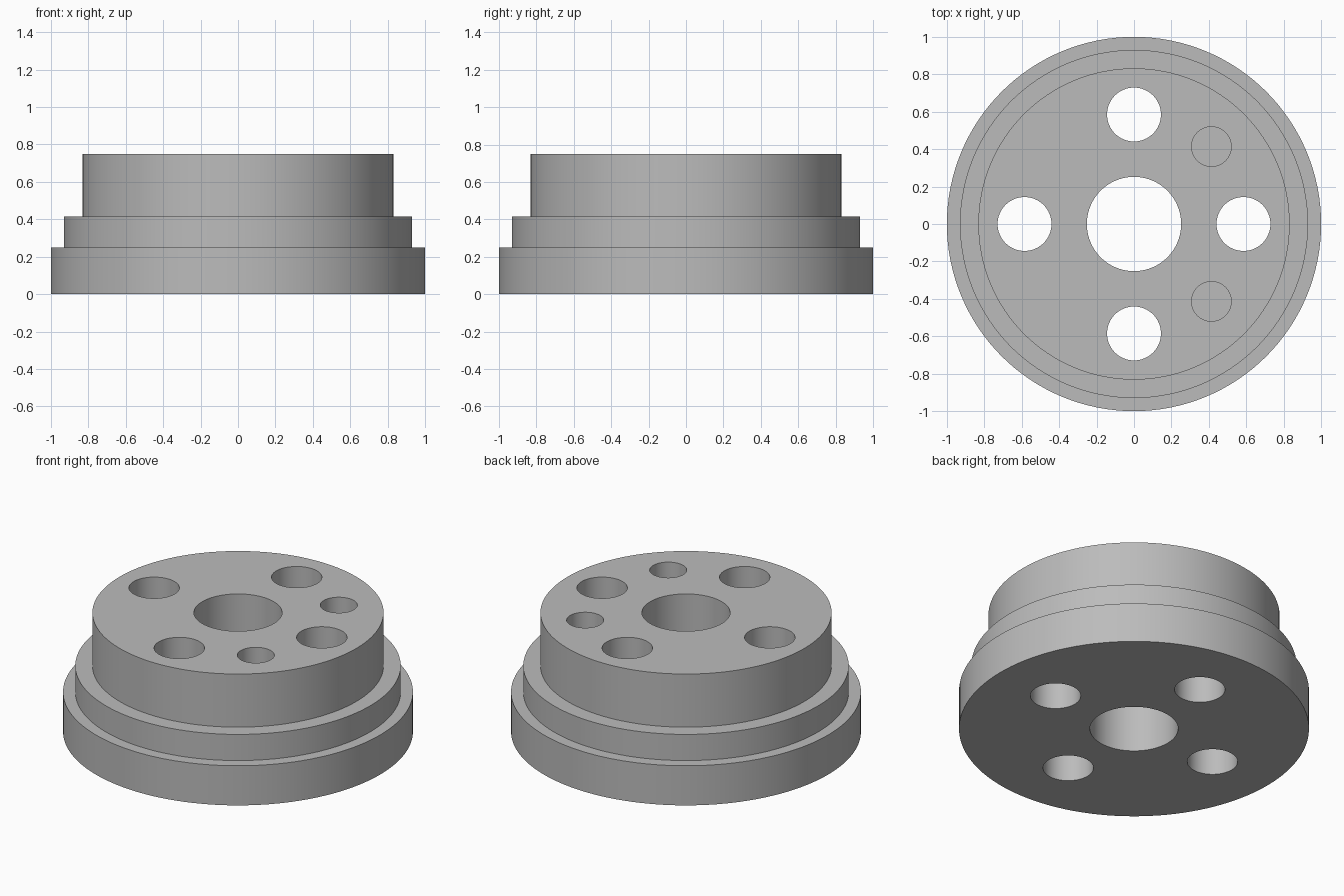
import bpy
import bmesh
from math import cos, sin, pi, radians
from mathutils import Matrix, Vector

cube = bpy.data.objects.get("Cube")
if cube:
    bpy.data.objects.remove(cube)

HEIGHT = 0.75
PITCH = 0.585

# Single plain metal colour
metal = bpy.data.materials.new("grey_metal")
metal.use_nodes = True
grey = (0.5, 0.5, 0.5, 1)
metal.diffuse_color = grey
metal.node_tree.nodes["Principled BSDF"].inputs["Base Color"].default_value = grey


def link_mesh(name, bm):
    bmesh.ops.recalc_face_normals(bm, faces=bm.faces)
    mesh = bpy.data.meshes.new(name)
    bm.to_mesh(mesh)
    bm.free()
    mesh.materials.append(metal)
    obj = bpy.data.objects.new(name, mesh)
    bpy.context.collection.objects.link(obj)
    return obj


def lathe(name, profile, segments=128):
    """Revolve a (radius, z) profile into a capped solid."""
    bm = bmesh.new()
    rings = []
    for r, z in profile:
        angles = [2 * pi * i / segments for i in range(segments)]
        rings.append([bm.verts.new((r * cos(a), r * sin(a), z)) for a in angles])
    for low, high in zip(rings, rings[1:]):
        for i in range(segments):
            j = (i + 1) % segments
            bm.faces.new((low[i], low[j], high[j], high[i]))
    bm.faces.new(rings[0][::-1])
    bm.faces.new(rings[-1])
    return link_mesh(name, bm)


def add_drill(bm, radius, centre, bottom, segments=64):
    top = HEIGHT + 0.1
    place = Matrix.Translation((centre.x, centre.y, (top + bottom) / 2))
    bmesh.ops.create_cone(bm, cap_ends=True, segments=segments, radius1=radius,
                          radius2=radius, depth=top - bottom, matrix=place)


def around(degrees):
    a = radians(degrees)
    return Vector((PITCH * cos(a), PITCH * sin(a)))


# Stepped hub body
hub = lathe("stepped_hub", [(1, 0), (1, 0.25), (0.93, 0.25), (0.93, 0.415),
                            (0.832, 0.415), (0.832, HEIGHT)])

# Centre bore, four through holes and two blind dowel holes
bm = bmesh.new()
add_drill(bm, 0.252, Vector((0, 0)), -0.1, 96)
for angle in range(0, 360, 90):
    add_drill(bm, 0.144, around(angle), -0.1)
for angle in (-45, 45):
    add_drill(bm, 0.106, around(angle), 0.33)
drills = link_mesh("hole_cutters", bm)
drills.hide_render = True

cut = hub.modifiers.new("holes", "BOOLEAN")
cut.operation = "DIFFERENCE"
cut.solver = "EXACT"
cut.object = drills

# Bake the holes, drop the cutters, smooth the round walls
bpy.ops.object.select_all(action="DESELECT")
bpy.context.view_layer.objects.active = hub
hub.select_set(True)
bpy.ops.object.modifier_apply(modifier=cut.name)
bpy.data.objects.remove(drills)
bpy.ops.object.shade_smooth_by_angle(angle=radians(30))
